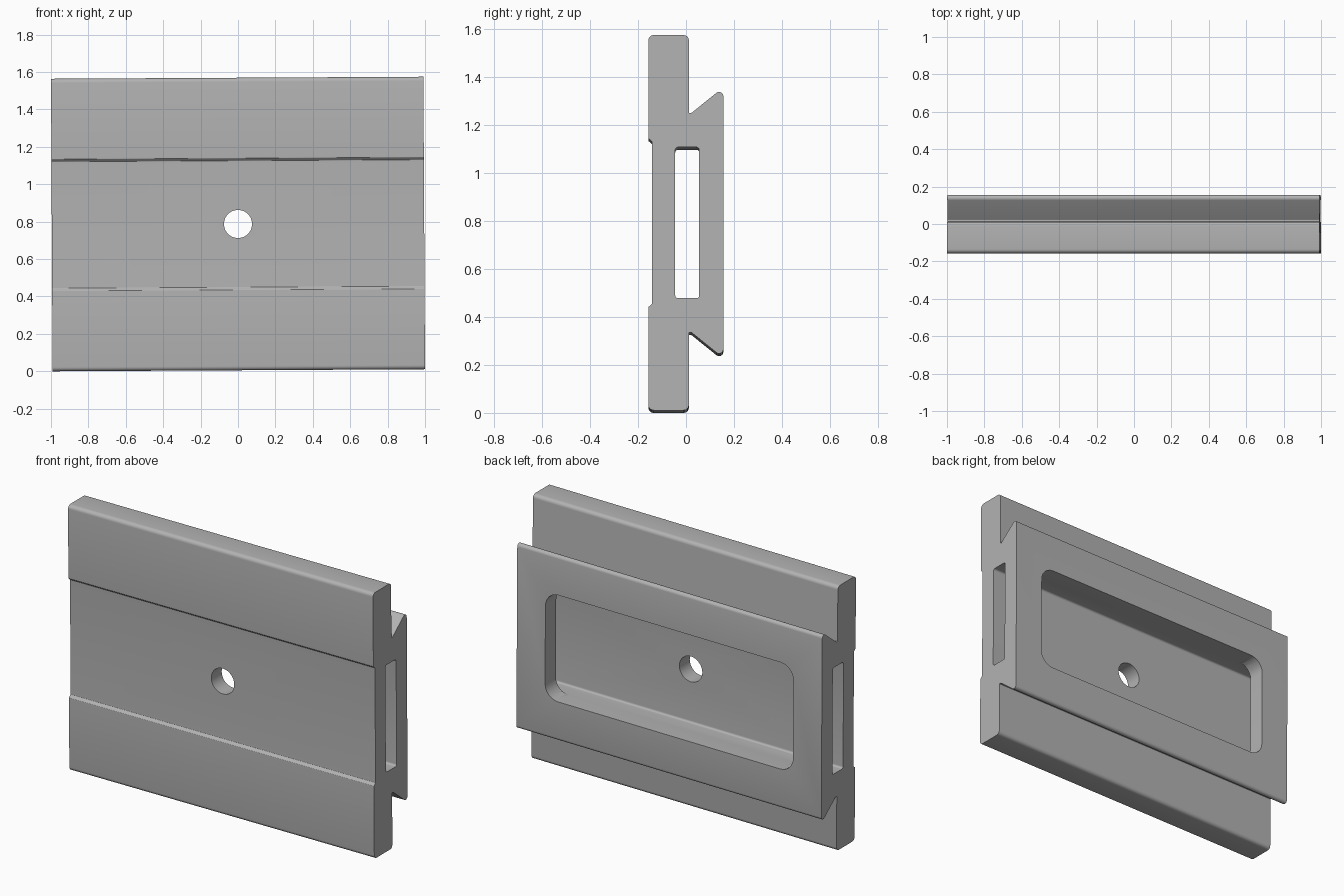
import bpy, bmesh, math
from mathutils import Vector, Matrix

cube = bpy.data.objects.get("Cube")
if cube:
    bpy.data.objects.remove(cube, do_unlink=True)

LENGTH, HALF_H = 1.991, 0.782
TILT = 0.0055

grey = bpy.data.materials.new("plain grey")
grey.use_nodes = True
colour = (0.45, 0.45, 0.45, 1)
grey.diffuse_color = colour
grey.node_tree.nodes["Principled BSDF"].inputs["Base Color"].default_value = colour


def fillet(corners, steps=6):
    """Round each (u, v, radius) corner of a closed outline."""
    out = []
    for i, (u, v, r) in enumerate(corners):
        p = Vector((u, v))
        if r == 0:
            out.append(p)
            continue
        a = (Vector(corners[i - 1][:2]) - p).normalized()
        b = (Vector(corners[(i + 1) % len(corners)][:2]) - p).normalized()
        half = a.angle(b) / 2
        centre = p + (a + b).normalized() * (r / math.sin(half))
        start = p + a * (r / math.tan(half)) - centre
        end = p + b * (r / math.tan(half)) - centre
        sweep = start.angle_signed(end)
        for k in range(steps + 1):
            out.append(centre + Matrix.Rotation(-sweep * k / steps, 2) @ start)
    return out


def rounded_box(hu, lo, hi, r):
    """Rectangle outline, lo..hi across and -hu..hu up."""
    return fillet([(lo, -hu, r), (hi, -hu, r), (hi, hu, r), (lo, hu, r)])


def extrude(name, outline, place, start, end):
    """Prism of an outline; place maps (u, v, depth) to a 3D point."""
    bm = bmesh.new()
    rings = [[bm.verts.new(place(p.x, p.y, d)) for p in outline] for d in (start, end)]
    bm.faces.new(rings[0])
    bm.faces.new(rings[1])
    n = len(outline)
    for i in range(n):
        j = (i + 1) % n
        bm.faces.new((rings[0][i], rings[0][j], rings[1][j], rings[1][i]))
    bmesh.ops.recalc_face_normals(bm, faces=bm.faces)
    mesh = bpy.data.meshes.new(name)
    bm.to_mesh(mesh)
    bm.free()
    mesh.materials.append(grey)
    obj = bpy.data.objects.new(name, mesh)
    bpy.context.collection.objects.link(obj)
    return obj


def along_x(u, v, d):
    return (d, u, v)


def along_y(u, v, d):
    return (u, d, v)


# Plate section: upper half from front recess round to the dovetail tip, then mirrored
upper = [
    (-0.142, 0.338, 0.003), (-0.157, 0.352, 0.004),
    (-0.157, HALF_H, 0.022), (0.012, HALF_H, 0.022),
    (0.012, 0.457, 0.004), (0.022, 0.457, 0.004), (0.156, 0.565, 0.018),
]
section = upper + [(y, -z, r) for y, z, r in reversed(upper)]
plate = extrude("dovetail_plate", fillet(section), along_x, -LENGTH / 2, LENGTH / 2)

# Cutters: end-to-end slot, rear window into the slot, round front hole
circle = [Vector((math.cos(a), math.sin(a))) * 0.075
          for a in (math.tau * k / 48 for k in range(48))]
cutters = [
    extrude("slot_cutter", rounded_box(0.315, -0.045, 0.055, 0.012), along_x, -1.2, 1.2),
    extrude("window_cutter", rounded_box(0.315, -0.81, 0.81, 0.085), along_y, 0.0, 0.3),
    extrude("hole_cutter", circle, along_y, -0.3, 0.0),
]
bpy.context.view_layer.objects.active = plate
for cutter in cutters:
    cutter.hide_render = True
    cut = plate.modifiers.new(cutter.name, 'BOOLEAN')
    cut.operation = 'DIFFERENCE'
    cut.solver = 'EXACT'
    cut.object = cutter
    bpy.ops.object.modifier_apply(modifier=cut.name)
    bpy.data.objects.remove(cutter, do_unlink=True)

# Smooth the rounded edges, then stand the plate on the ground with its slight lean
bpy.ops.object.select_all(action='DESELECT')
plate.select_set(True)
bpy.ops.object.shade_smooth_by_angle(angle=math.radians(30))
plate.data.transform(Matrix.Rotation(-TILT, 4, 'Y'))
lowest = min(v.co.z for v in plate.data.vertices)
plate.data.transform(Matrix.Translation((0, 0, -lowest)))
